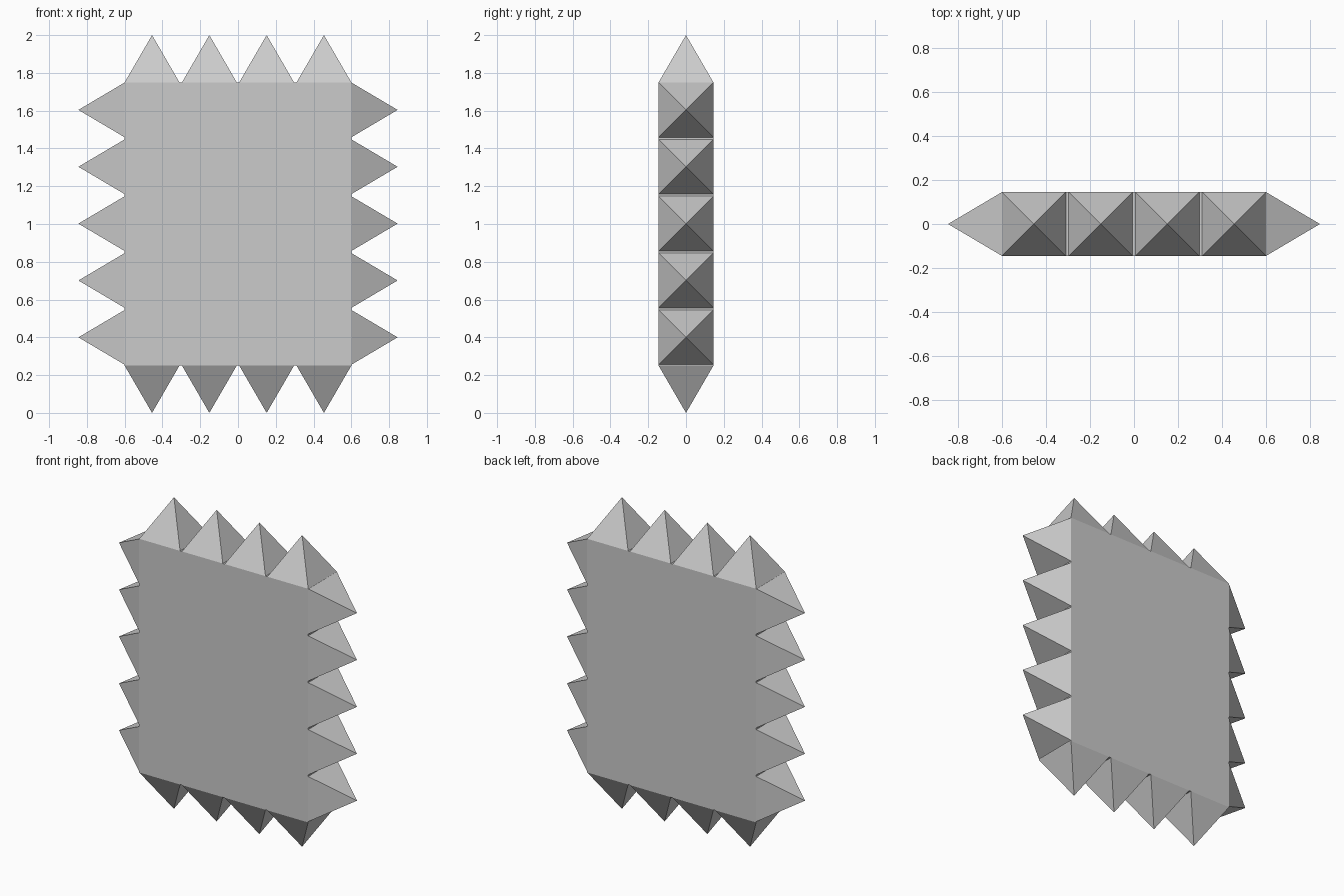
import bpy, bmesh, math
from mathutils import Matrix, Vector

if "Cube" in bpy.data.objects:
    bpy.data.objects.remove(bpy.data.objects["Cube"])

HALF_W, HALF_D, BOTTOM, TOP = 0.60, 0.145, 0.25, 1.75
SPIKE_W, SPIKE_H = 0.29, 0.25

grey = bpy.data.materials.new("plain grey")
grey.diffuse_color = (0.6, 0.6, 0.6, 1)
grey.use_nodes = True
grey.node_tree.nodes["Principled BSDF"].inputs["Base Color"].default_value = grey.diffuse_color


def add_object(name, bm):
    mesh = bpy.data.meshes.new(name)
    bmesh.ops.recalc_face_normals(bm, faces=bm.faces)
    bm.to_mesh(mesh)
    bm.free()
    mesh.materials.append(grey)
    obj = bpy.data.objects.new(name, mesh)
    bpy.context.collection.objects.link(obj)
    return obj


def spike(name, base, axis, angle, height):
    """Square pyramid on the slab edge; base is its base centre."""
    bm = bmesh.new()
    bmesh.ops.create_cone(
        bm, cap_ends=True, segments=4, radius1=SPIKE_W / math.sqrt(2), radius2=0,
        depth=height, matrix=Matrix.Translation((0, 0, height / 2)) @ Matrix.Rotation(math.pi / 4, 4, 'Z'))
    bmesh.ops.remove_doubles(bm, verts=bm.verts, dist=1e-5)
    bm.transform(Matrix.Translation(Vector(base)) @ Matrix.Rotation(angle, 4, axis))
    return add_object(name, bm)


# Flat central slab
bm = bmesh.new()
bmesh.ops.create_cube(bm, size=1)
bm.transform(Matrix.Translation((0, 0, (BOTTOM + TOP) / 2))
             @ Matrix.Diagonal((2 * HALF_W, 2 * HALF_D, TOP - BOTTOM, 1)))
add_object("slab", bm)

# Four spikes along the top and bottom edges
for i in range(4):
    x = -0.455 + i * 0.91 / 3
    spike(f"top_spike_{i + 1}", (x, 0, TOP), 'X', 0, SPIKE_H)
    spike(f"bottom_spike_{i + 1}", (x, 0, BOTTOM), 'X', math.pi, SPIKE_H)

# Five spikes along each side edge
for i in range(5):
    z = 0.40 + i * 0.301
    spike(f"right_spike_{i + 1}", (HALF_W, 0, z), 'Y', math.pi / 2, 0.245)
    spike(f"left_spike_{i + 1}", (-HALF_W, 0, z), 'Y', -math.pi / 2, 0.245)
